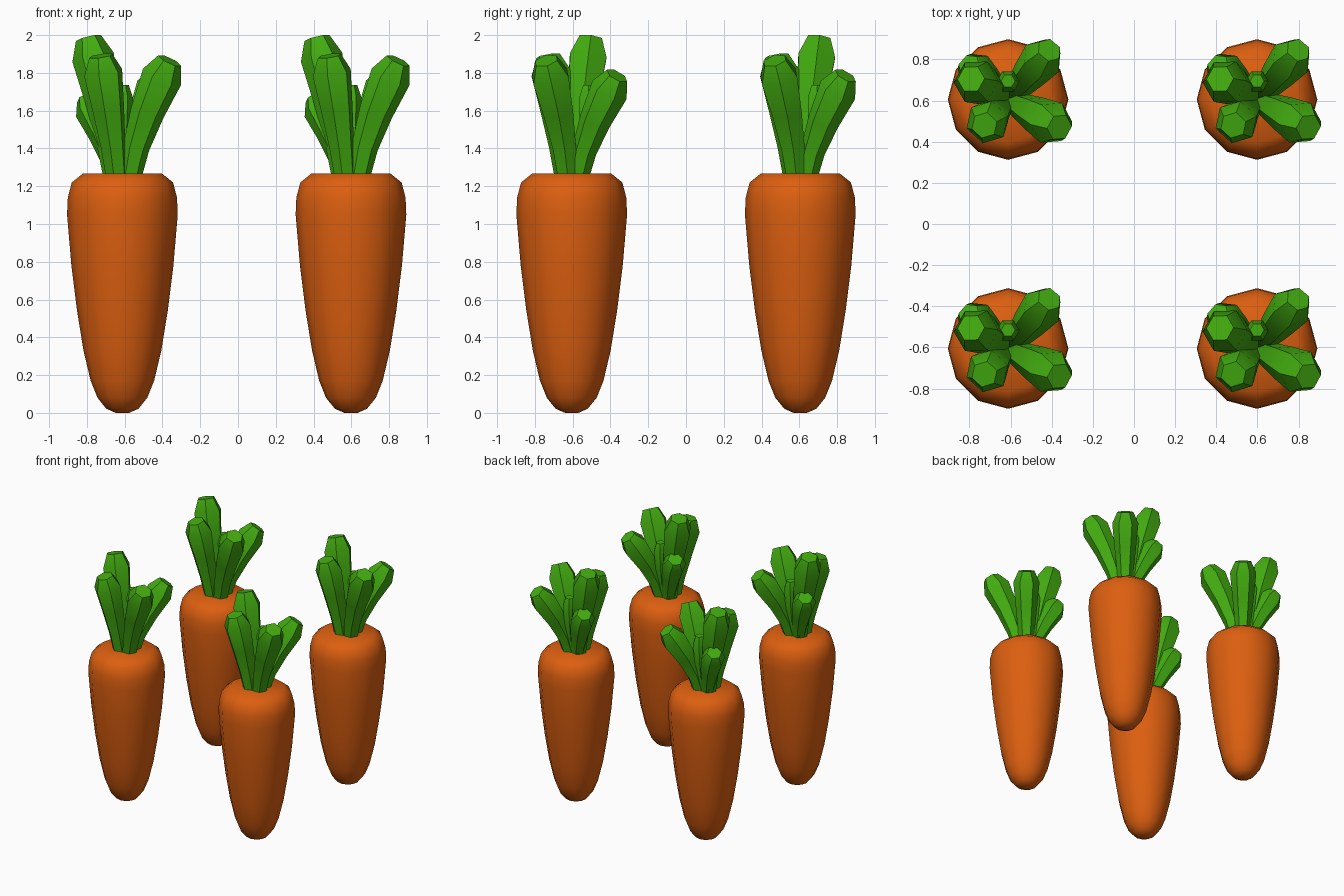
import bpy, bmesh, math
from mathutils import Vector

if "Cube" in bpy.data.objects:
    bpy.data.objects.remove(bpy.data.objects["Cube"])


def material(name, rgb):
    m = bpy.data.materials.new(name)
    m.diffuse_color = (*rgb, 1)
    m.use_nodes = True
    m.node_tree.nodes["Principled BSDF"].inputs["Base Color"].default_value = m.diffuse_color
    return m


ORANGE = material("carrot orange", (0.72, 0.115, 0.005))
GREEN = material("leaf green", (0.055, 0.41, 0.005))


def loft(bm, rings):
    # Skin a list of vertex-position rings and cap both ends
    loops = [[bm.verts.new(p) for p in ring] for ring in rings]
    n = len(loops[0])
    for a, b in zip(loops, loops[1:]):
        for i in range(n):
            j = (i + 1) % n
            bm.faces.new((a[i], a[j], b[j], b[i]))
    bm.faces.new(loops[0][::-1])
    bm.faces.new(loops[-1])


def finish(bm, name, mat, angle):
    bmesh.ops.recalc_face_normals(bm, faces=bm.faces)
    me = bpy.data.meshes.new(name)
    bm.to_mesh(me)
    bm.free()
    me.materials.append(mat)
    ob = bpy.data.objects.new(name, me)
    bpy.context.collection.objects.link(ob)
    bpy.ops.object.select_all(action='DESELECT')
    ob.select_set(True)
    bpy.context.view_layer.objects.active = ob
    bpy.ops.object.shade_smooth_by_angle(angle=math.radians(angle))
    return ob


# Root: 12-sided turned profile (radius, height)
PROFILE = [(0.035, 0), (0.085, 0.022), (0.132, 0.08), (0.168, 0.17), (0.206, 0.33),
           (0.240, 0.54), (0.270, 0.78), (0.293, 1.05), (0.289, 1.14),
           (0.268, 1.22), (0.208, 1.268)]


def make_root():
    bm = bmesh.new()
    loft(bm, [[(r * math.cos(k * math.pi / 6), r * math.sin(k * math.pi / 6), z)
               for k in range(12)] for r, z in PROFILE])
    return finish(bm, "carrot_root", ORANGE, 50)


# Leaves: tip x, tip y, tip z, thickness
LEAVES = [(-0.18, 0.10, 1.985, 1.0), (-0.115, -0.125, 1.89, 0.95),
          (0.25, -0.135, 1.865, 0.98), (0.20, 0.24, 1.785, 0.92),
          (-0.19, 0.165, 1.67, 0.85), (0.0, 0.09, 1.735, 0.5)]
SECTIONS = [(0, 0.06), (0.3, 0.072), (0.6, 0.092), (0.88, 0.112), (1, 0.068)]


def make_leaves():
    bm = bmesh.new()
    for x, y, z, s in LEAVES:
        out = Vector((x, y, 0)).normalized()
        tip = Vector((x, y, z))
        base = out * 0.045 + Vector((0, 0, 1.24))
        mid = out * 0.085 + Vector((0, 0, 1.24 + 0.42 * (z - 1.24)))
        side = Vector((-out.y, out.x, 0))
        rings = []
        for t, r in SECTIONS:
            p = base * (1 - t) ** 2 + mid * 2 * t * (1 - t) + tip * t * t
            axis = ((mid - base) * (1 - t) + (tip - mid) * t).normalized()
            up = axis.cross(side)
            rings.append([p + (side * math.cos(k * math.pi / 3) +
                               up * math.sin(k * math.pi / 3)) * r * s
                          for k in range(6)])
        loft(bm, rings)
    return finish(bm, "carrot_leaves", GREEN, 35)


# Four identical carrots in a square
for cx in (-0.612, 0.598):
    for cy in (-0.605, 0.605):
        for part in (make_root(), make_leaves()):
            part.location = (cx, cy, 0)
